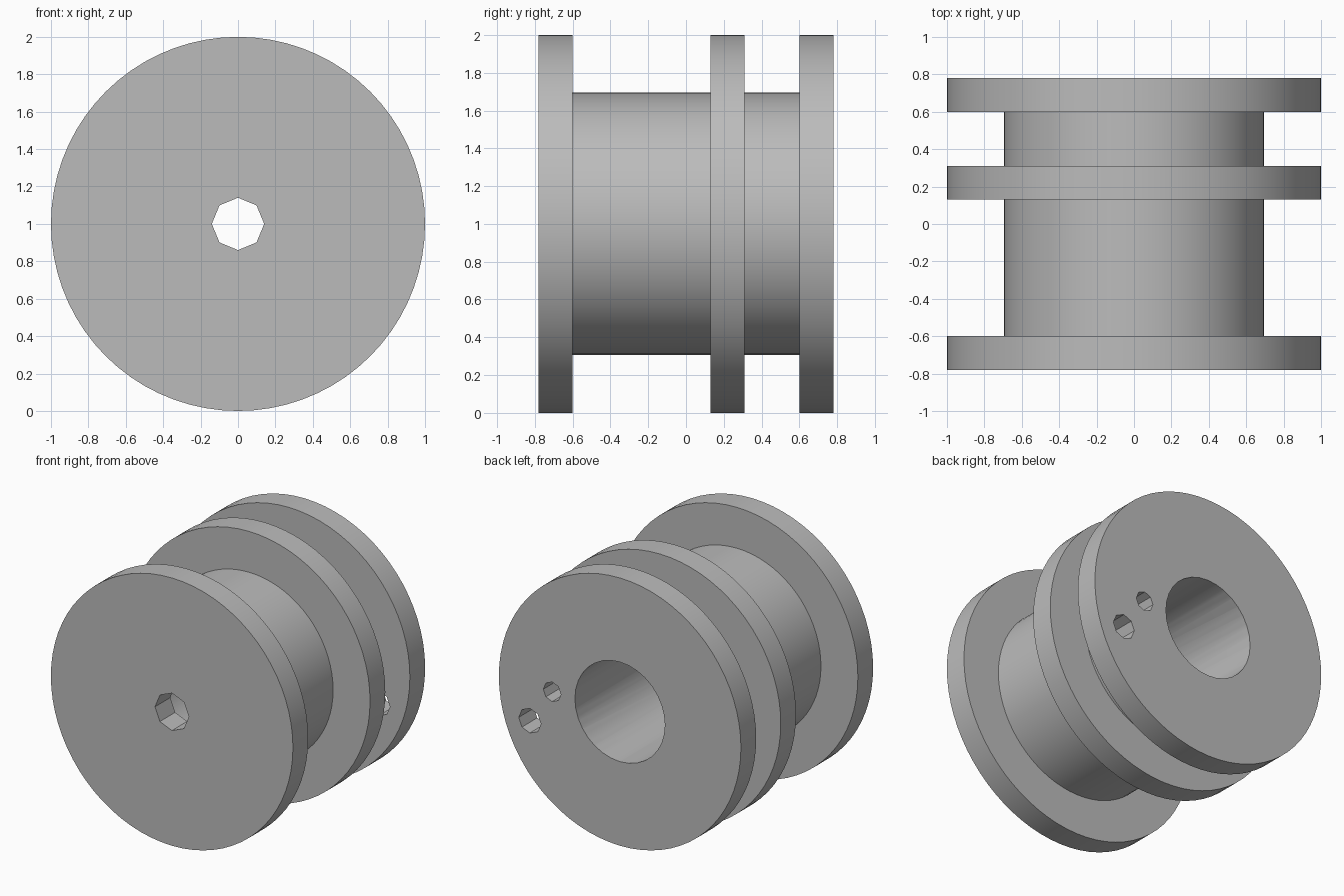
import bpy, bmesh, math
from mathutils import Matrix, Vector

old = bpy.data.objects.get("Cube")
if old:
    bpy.data.objects.remove(old, do_unlink=True)

grey = bpy.data.materials.new("plain grey")
grey.use_nodes = True
colour = (0.5, 0.5, 0.5, 1)
grey.diffuse_color = colour
grey.node_tree.nodes["Principled BSDF"].inputs["Base Color"].default_value = colour


def add_object(name, bm):
    bmesh.ops.recalc_face_normals(bm, faces=bm.faces)
    mesh = bpy.data.meshes.new(name)
    bm.to_mesh(mesh)
    bm.free()
    mesh.materials.append(grey)
    obj = bpy.data.objects.new(name, mesh)
    bpy.context.collection.objects.link(obj)
    return obj


def lathe(name, profile, sides):
    """Spin (radius, y) points around the spool's axle."""
    bm = bmesh.new()
    verts = [bm.verts.new((r, y, 1)) for r, y in profile]
    edges = [bm.edges.new(pair) for pair in zip(verts, verts[1:])]
    bmesh.ops.spin(bm, geom=verts + edges, cent=(0, 0, 1), axis=(0, 1, 0),
                   angle=math.tau, steps=sides, use_merge=True)
    bmesh.ops.remove_doubles(bm, verts=bm.verts, dist=0.0005)
    return add_object(name, bm)


def drill(target, name, x, z, radius, y0, y1, sides):
    """Cut a straight hole along y."""
    bm = bmesh.new()
    place = Matrix.Translation(Vector((x, (y0 + y1) / 2, z))) @ Matrix.Rotation(math.pi / 2, 4, "X")
    bmesh.ops.create_cone(bm, cap_ends=True, segments=sides, radius1=radius,
                          radius2=radius, depth=y1 - y0, matrix=place)
    cutter = add_object(name, bm)
    cutter.hide_render = True
    mod = target.modifiers.new(name, "BOOLEAN")
    mod.operation = "DIFFERENCE"
    mod.solver = "EXACT"
    mod.object = cutter
    bpy.context.view_layer.objects.active = target
    bpy.ops.object.modifier_apply(modifier=mod.name)
    bpy.data.objects.remove(cutter, do_unlink=True)


# Spool body: three flanges on a drum
drum, rim, end, inner = 0.695, 1.0, 0.78, 0.6
mid_front, mid_back = 0.13, 0.31
spool = lathe("spool", [
    (0, -end), (rim, -end), (rim, -inner), (drum, -inner),
    (drum, mid_front), (rim, mid_front), (rim, mid_back), (drum, mid_back),
    (drum, inner), (rim, inner), (rim, end), (0, end)], 72)

# Wide bore from the back, narrow axle hole through the front flange
drill(spool, "bore", 0, 1, 0.372, -inner, 1, 32)
drill(spool, "axle_hole", 0, 1, 0.14, -1, -0.5, 8)

# Two cord holes in the back flange
drill(spool, "outer_cord_hole", 0.744, 0.735, 0.092, 0.55, 1, 8)
drill(spool, "inner_cord_hole", 0.56, 1, 0.073, 0.45, 1, 8)

# Smooth rims with sharp edges
bpy.ops.object.select_all(action="DESELECT")
spool.select_set(True)
bpy.context.view_layer.objects.active = spool
bpy.ops.object.shade_smooth_by_angle(angle=math.radians(30))
